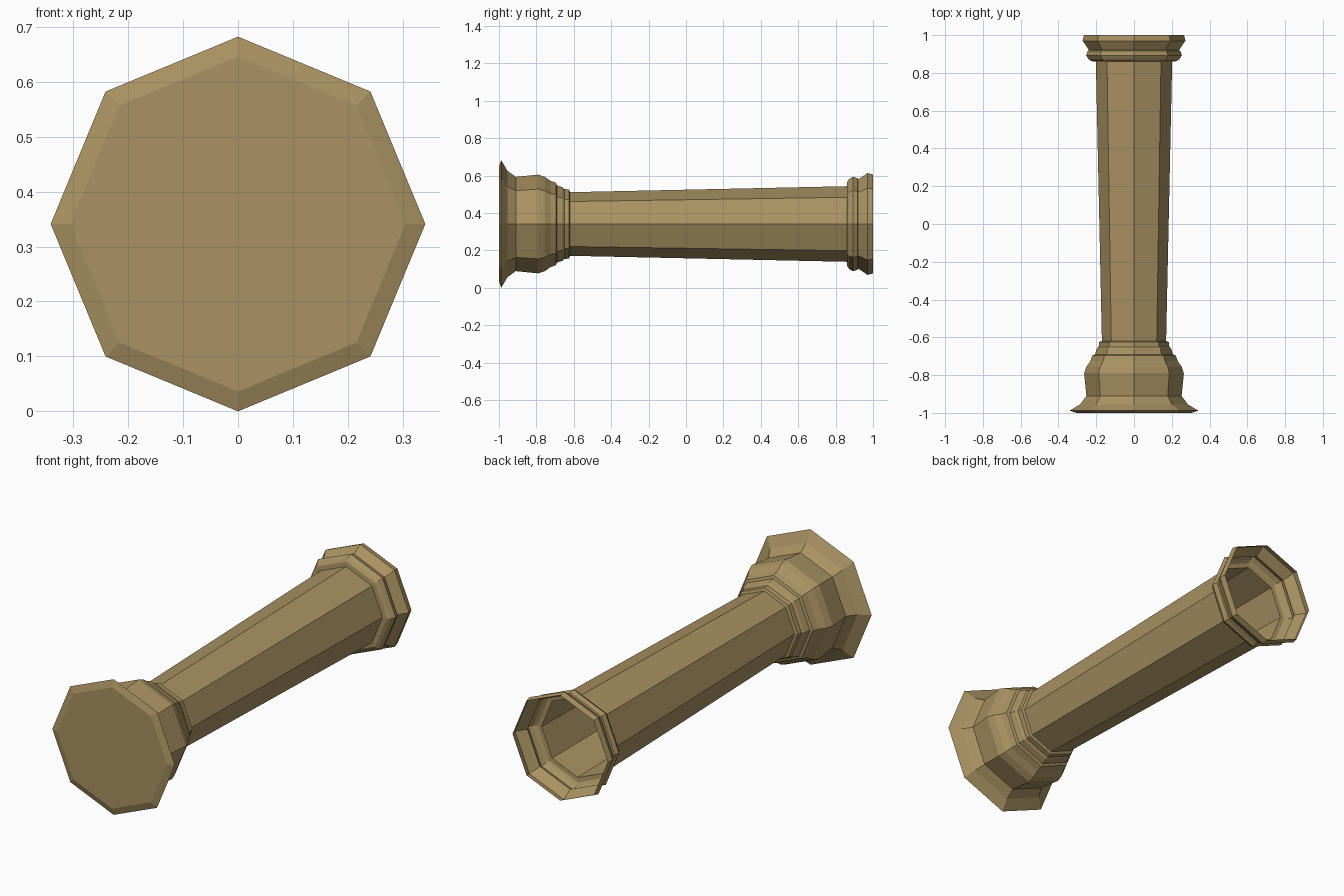
import bpy, bmesh, math

if "Cube" in bpy.data.objects:
    bpy.data.objects.remove(bpy.data.objects["Cube"])

CENTRE_Z = 0.341   # column lies along y, resting on one corner
SIDES = 8

stone = bpy.data.materials.new("tan stone")
stone.diffuse_color = (0.40, 0.29, 0.125, 1)
stone.use_nodes = True
stone.node_tree.nodes["Principled BSDF"].inputs["Base Color"].default_value = stone.diffuse_color


def turned(name, profile, cap_start=False):
    """Sweep (y, radius) points round the column axis as an octagon."""
    bm = bmesh.new()
    rings = []
    for y, r in profile:
        rings.append([bm.verts.new((r * math.cos(2 * math.pi * i / SIDES), y,
                                    CENTRE_Z + r * math.sin(2 * math.pi * i / SIDES)))
                      for i in range(SIDES)])
    for a, b in zip(rings, rings[1:]):
        for i in range(SIDES):
            j = (i + 1) % SIDES
            bm.faces.new((a[i], b[i], b[j], a[j]))
    if cap_start:
        bm.faces.new(rings[0])
    bm.normal_update()
    # make the outside face away from the axis
    if sum(f.normal.x * f.calc_center_median().x for f in bm.faces) < 0:
        bmesh.ops.reverse_faces(bm, faces=bm.faces[:])
    me = bpy.data.meshes.new(name)
    bm.to_mesh(me)
    bm.free()
    me.materials.append(stone)
    ob = bpy.data.objects.new(name, me)
    bpy.context.collection.objects.link(ob)
    return ob


# Flared, moulded foot with a closed chamfered end
turned("column_base", [
    (-1.0, 0.305), (-0.988, 0.341), (-0.955, 0.285), (-0.91, 0.252),
    (-0.79, 0.264), (-0.755, 0.252), (-0.725, 0.231), (-0.695, 0.220),
    (-0.69, 0.206), (-0.66, 0.197), (-0.65, 0.187), (-0.625, 0.185),
    (-0.62, 0.170)], cap_start=True)

# Tapered shaft
turned("column_shaft", [(-0.62, 0.170), (0.86, 0.202)])

# Moulded collar, open at the end
turned("column_collar", [
    (0.86, 0.202), (0.862, 0.225), (0.872, 0.240), (0.893, 0.253),
    (0.917, 0.245), (0.92, 0.238), (0.97, 0.272), (1.0, 0.265)])
